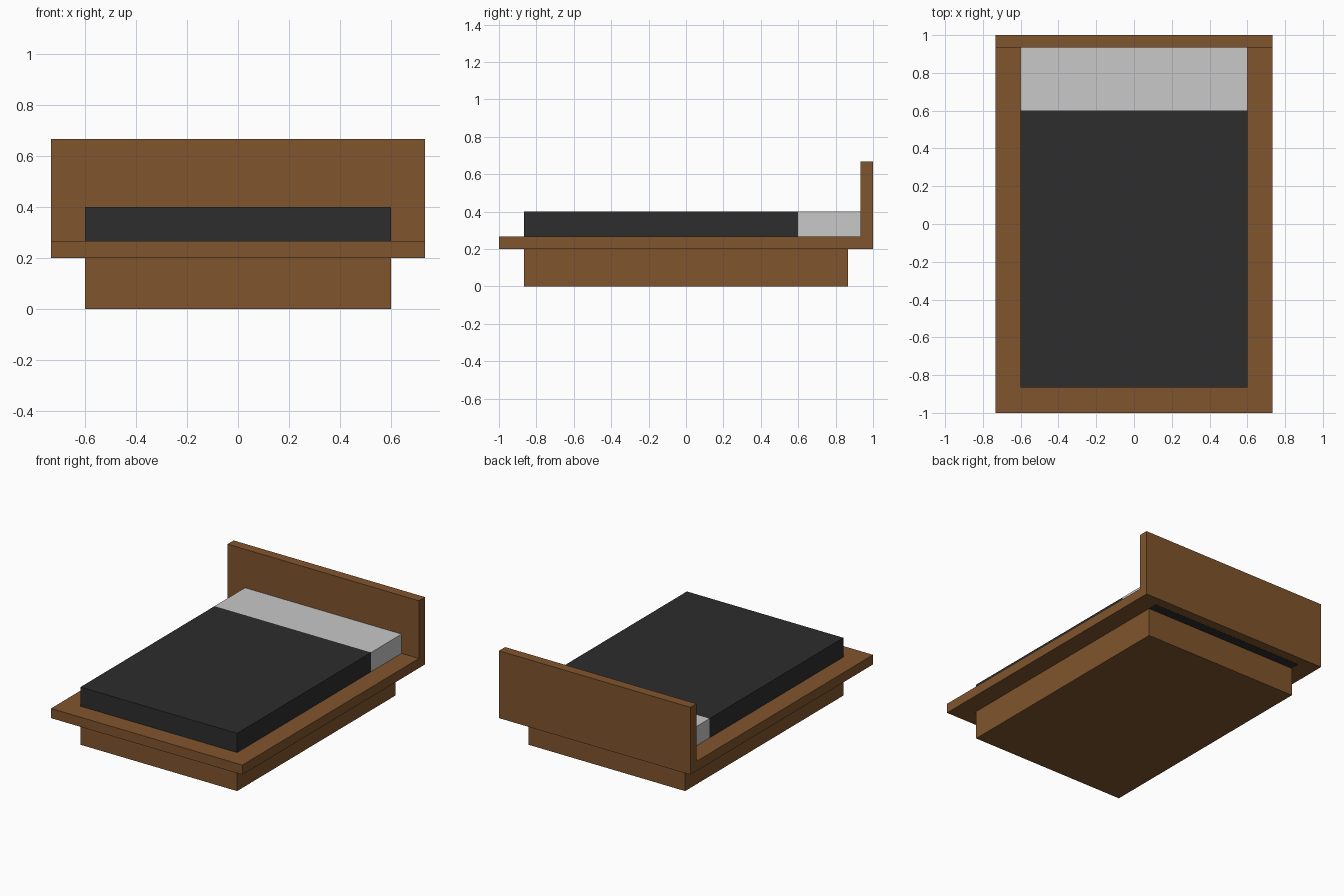
import bpy

if "Cube" in bpy.data.objects:
    bpy.data.objects.remove(bpy.data.objects["Cube"])


def material(name, rgb):
    m = bpy.data.materials.new(name)
    m.diffuse_color = (*rgb, 1.0)
    m.use_nodes = True
    m.node_tree.nodes["Principled BSDF"].inputs["Base Color"].default_value = m.diffuse_color
    return m


WOOD = material("brown wood", (0.216, 0.091, 0.026))
DARK = material("dark blanket", (0.026, 0.026, 0.026))
LIGHT = material("light grey pillow", (0.578, 0.578, 0.578))


def box(name, half_width, y0, y1, z0, z1, mat):
    """Box centred on x = 0 between the given y and z limits."""
    bpy.ops.mesh.primitive_cube_add(size=1, location=(0, (y0 + y1) / 2, (z0 + z1) / 2))
    ob = bpy.context.object
    ob.name = name
    ob.scale = (2 * half_width, y1 - y0, z1 - z0)
    bpy.ops.object.transform_apply(location=False, rotation=False, scale=True)
    ob.data.materials.append(mat)
    return ob


U = 1 / 15  # modelling unit of the bed

# Wooden structure
box("base", 9 * U, -13 * U, 13 * U, 0, 3 * U, WOOD)
box("platform", 11 * U, -15 * U, 14 * U, 3 * U, 4 * U, WOOD)
box("headboard", 11 * U, 14 * U, 15 * U, 3 * U, 10 * U, WOOD)

# Bedding
box("blanket", 9 * U, -13 * U, 9 * U, 4 * U, 6 * U, DARK)
box("pillow", 9 * U, 9 * U, 14 * U, 4 * U, 6 * U, LIGHT)

# Dark strip showing under the platform, behind the base
box("mattress_underside", 9 * U, 13 * U, 14 * U, 3 * U - 0.001, 3 * U + 0.002, DARK)
